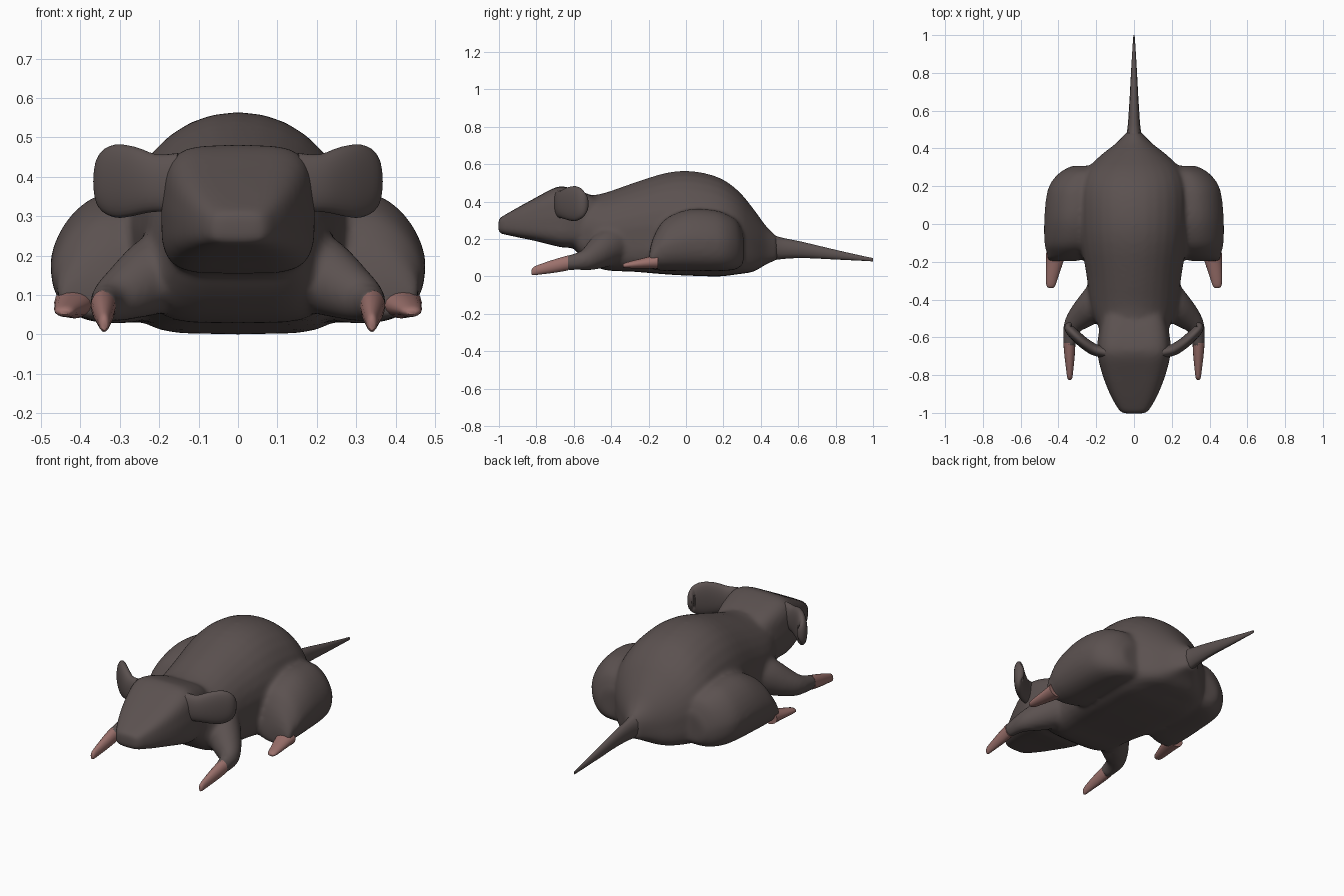
import bpy, bmesh, math
from mathutils import Vector

if "Cube" in bpy.data.objects:
    bpy.data.objects.remove(bpy.data.objects["Cube"])


def material(name, rgb):
    m = bpy.data.materials.new(name)
    m.diffuse_color = (*rgb, 1)
    m.use_nodes = True
    m.node_tree.nodes["Principled BSDF"].inputs["Base Color"].default_value = m.diffuse_color
    return m


FUR = material("dark_fur", (0.105, 0.083, 0.080))
PINK = material("pink_skin", (0.33, 0.165, 0.15))


def smooth_rows(rows, steps):
    """Catmull-Rom interpolation through rows of numbers."""
    out = []
    for i in range(len(rows) - 1):
        p0, p1, p2 = rows[max(i - 1, 0)], rows[i], rows[i + 1]
        p3 = rows[min(i + 2, len(rows) - 1)]
        for s in range(steps):
            t = s / steps
            out.append([0.5 * (2 * b + (c - a) * t + (2 * a - 5 * b + 4 * c - d) * t * t
                               + (3 * b - a - 3 * c + d) * t ** 3)
                        for a, b, c, d in zip(p0, p1, p2, p3)])
    return out + [list(rows[-1])]


def loft(name, rows, top=2.0, bottom=None, taper=0.0, follow=False, mirror=False,
         mat=FUR, sides=28, steps=3):
    """rows: x, y, z centre, half width, half height; rings face y or follow the path.
    top and bottom set how square the halves are, taper narrows the upper half."""
    rows = smooth_rows(rows, steps)
    bottom = bottom or top
    bm = bmesh.new()
    rings = []
    for i, (x, y, z, w, h) in enumerate(rows):
        side, up = Vector((1, 0, 0)), Vector((0, 0, 1))
        if follow:
            a, b = rows[max(i - 1, 0)], rows[min(i + 1, len(rows) - 1)]
            t = (Vector(b[:3]) - Vector(a[:3])).normalized()
            side = t.cross(up).normalized()
            up = side.cross(t)
        ring = []
        for k in range(sides):
            ang = 2 * math.pi * k / sides
            c, s = math.cos(ang), math.sin(ang)
            power = top if s > 0 else bottom
            u = math.copysign(abs(c) ** (2 / power), c)
            v = math.copysign(abs(s) ** (2 / power), s)
            u *= max(w, 0.002) * (1 - taper * max(v, 0))
            ring.append(bm.verts.new(Vector((x, y, z)) + side * u + up * v * max(h, 0.002)))
        rings.append(ring)
    for r, q in zip(rings, rings[1:]):
        for k in range(sides):
            n = (k + 1) % sides
            bm.faces.new((r[k], r[n], q[n], q[k]))
    bm.faces.new(rings[0])
    bm.faces.new(rings[-1])
    bmesh.ops.recalc_face_normals(bm, faces=bm.faces)
    me = bpy.data.meshes.new(name)
    bm.to_mesh(me)
    bm.free()
    me.materials.append(mat)
    ob = bpy.data.objects.new(name, me)
    bpy.context.collection.objects.link(ob)
    if mirror:
        ob.modifiers.new("mirror", 'MIRROR').use_mirror_merge = False
    select([ob])
    bpy.ops.object.shade_smooth_by_angle(angle=math.radians(50))
    if mirror:
        bpy.ops.object.convert(target='MESH')
    return bpy.context.view_layer.objects.active


def select(obs):
    bpy.ops.object.select_all(action='DESELECT')
    for ob in obs:
        ob.select_set(True)
    bpy.context.view_layer.objects.active = obs[0]


def span(y, hw, lo, hi, x=0):
    """Ring from bottom and top heights."""
    return (x, y, (lo + hi) / 2, hw, (hi - lo) / 2)


# body: rounded back, wide flat belly
body = loft("body", [
    span(-0.62, 0.15, 0.17, 0.42), span(-0.54, 0.19, 0.09, 0.43),
    span(-0.44, 0.23, 0.035, 0.445), span(-0.28, 0.25, 0.025, 0.50),
    span(-0.10, 0.28, 0.01, 0.555), span(0.04, 0.29, 0.003, 0.562),
    span(0.18, 0.288, 0.0, 0.527), span(0.28, 0.255, 0.012, 0.457),
    span(0.36, 0.18, 0.025, 0.362), span(0.43, 0.092, 0.065, 0.267),
    span(0.49, 0.036, 0.09, 0.212)], top=2.1, bottom=4.5, taper=0.08)

# tail
loft("tail", [span(0.43, 0.06, 0.075, 0.25), span(0.49, 0.037, 0.09, 0.213),
              span(0.62, 0.026, 0.098, 0.185), span(0.8, 0.016, 0.09, 0.142),
              span(0.95, 0.007, 0.083, 0.108), span(1.0, 0.003, 0.08, 0.098)], sides=12)

# head
head = loft("head", [
    span(-0.48, 0.16, 0.18, 0.42), span(-0.54, 0.18, 0.16, 0.447),
    span(-0.64, 0.195, 0.153, 0.478), span(-0.70, 0.192, 0.163, 0.475),
    span(-0.80, 0.167, 0.188, 0.423), span(-0.90, 0.128, 0.209, 0.368),
    span(-0.97, 0.09, 0.224, 0.328), span(-0.995, 0.07, 0.23, 0.312),
    span(-1.003, 0.05, 0.238, 0.302)], top=4.2, taper=0.06)

# ears: cupped plates sweeping out and back
loft("ear", [(0.15, -0.68, 0.385, 0.03, 0.075), (0.21, -0.665, 0.384, 0.031, 0.073),
             (0.265, -0.63, 0.388, 0.03, 0.088), (0.31, -0.59, 0.389, 0.029, 0.093),
             (0.34, -0.558, 0.388, 0.026, 0.078), (0.344, -0.538, 0.388, 0.02, 0.055),
             (0.33, -0.528, 0.388, 0.006, 0.02)], top=2.2, follow=True, mirror=True)

# hind thighs: low outer bulge, rounded rump
thigh = loft("hind_thigh", [
    span(-0.197, 0.07, 0.05, 0.12, 0.38), span(-0.185, 0.10, 0.04, 0.18, 0.36),
    span(-0.155, 0.137, 0.033, 0.25, 0.325), span(-0.10, 0.163, 0.028, 0.315, 0.312),
    span(0.02, 0.168, 0.028, 0.36, 0.308), span(0.15, 0.163, 0.028, 0.355, 0.301),
    span(0.22, 0.15, 0.03, 0.332, 0.29), span(0.275, 0.125, 0.04, 0.295, 0.265),
    span(0.308, 0.09, 0.07, 0.225, 0.24)],
    top=2.1, bottom=2.5, taper=0.18, mirror=True)

# hind feet
loft("hind_foot", [span(-0.15, 0.052, 0.04, 0.12, 0.415), span(-0.20, 0.046, 0.042, 0.105, 0.42),
                   span(-0.28, 0.033, 0.043, 0.085, 0.434), span(-0.325, 0.024, 0.045, 0.072, 0.44),
                   span(-0.338, 0.012, 0.05, 0.063, 0.44)], mirror=True, sides=16, mat=PINK)

# front legs: shoulder blending into the chest, elbow, forearm
leg = loft("front_leg", [
    (0.14, -0.34, 0.19, 0.09, 0.10), (0.21, -0.425, 0.15, 0.09, 0.10),
    (0.275, -0.485, 0.112, 0.074, 0.078), (0.318, -0.53, 0.09, 0.055, 0.06),
    (0.335, -0.58, 0.08, 0.041, 0.047), (0.342, -0.65, 0.07, 0.032, 0.04)],
    follow=True, mirror=True, sides=16)

# front feet
loft("front_foot", [span(-0.63, 0.032, 0.032, 0.112, 0.342), span(-0.70, 0.027, 0.02, 0.092, 0.341),
                    span(-0.78, 0.018, 0.01, 0.065, 0.34), span(-0.815, 0.013, 0.006, 0.05, 0.34),
                    span(-0.825, 0.007, 0.01, 0.035, 0.34)], mirror=True, sides=16, mat=PINK)

# blend the furred parts into one soft skin
select([body, head, thigh, leg])
bpy.ops.object.join()
skin = bpy.context.view_layer.objects.active
remesh = skin.modifiers.new("remesh", 'REMESH')
remesh.mode = 'VOXEL'
remesh.voxel_size = 0.012
remesh.use_smooth_shade = True
soften = skin.modifiers.new("soften", 'SMOOTH')
soften.factor = 0.5
soften.iterations = 10
bpy.ops.object.convert(target='MESH')
skin = bpy.context.view_layer.objects.active
skin.data.materials.clear()
skin.data.materials.append(FUR)
bpy.ops.object.shade_smooth()
